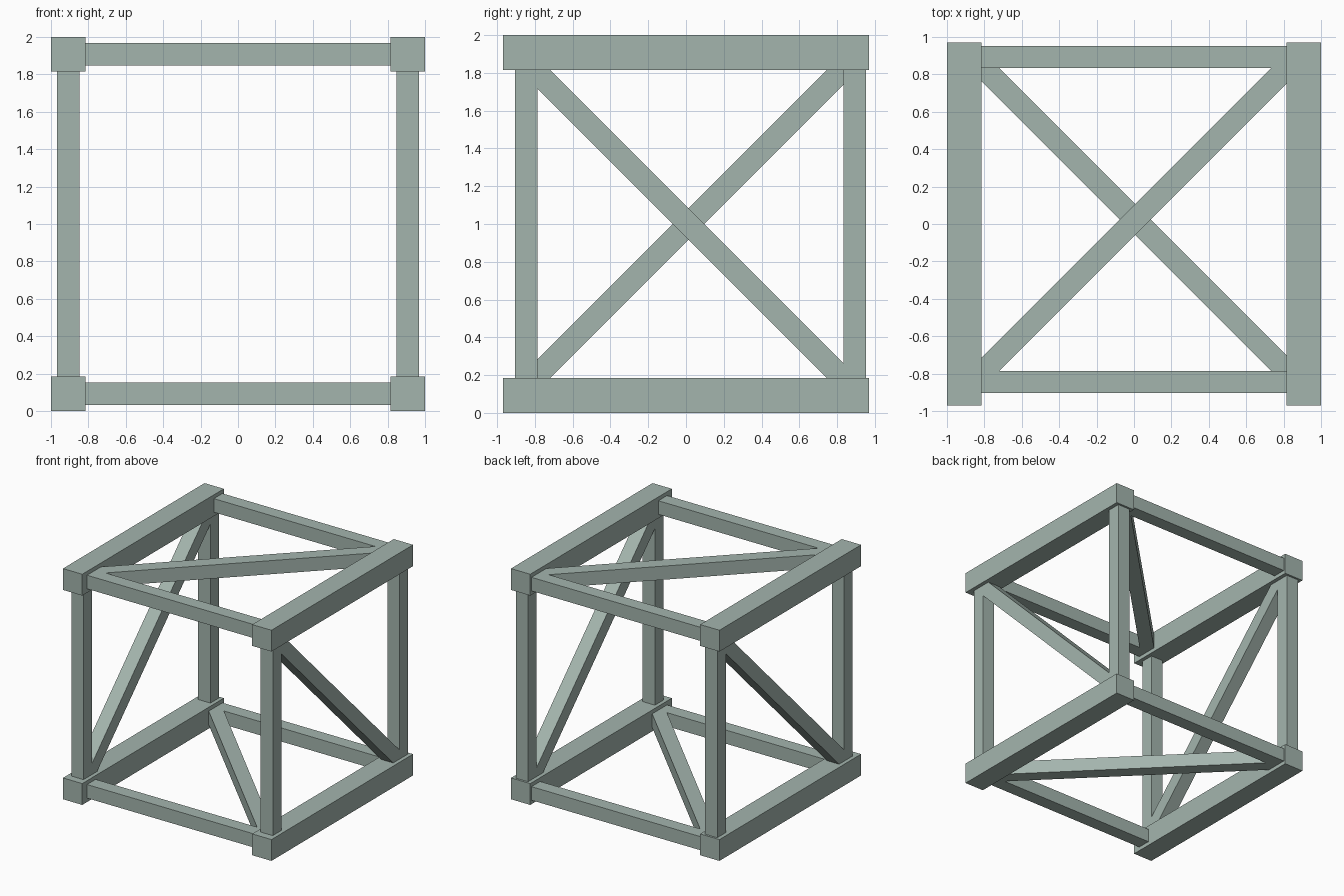
import bpy, bmesh

if "Cube" in bpy.data.objects:
    bpy.data.objects.remove(bpy.data.objects["Cube"])

mat = bpy.data.materials.new("grey green steel")
mat.diffuse_color = (0.37, 0.46, 0.42, 1)
mat.use_nodes = True
mat.node_tree.nodes["Principled BSDF"].inputs["Base Color"].default_value = mat.diffuse_color

RAIL = 0.185                      # rail section
INNER = 1 - RAIL                  # inner x face of the rails
CX = 1 - RAIL / 2                 # rail centre in x
ZL, ZH = RAIL / 2, 2 - RAIL / 2   # rail centres in z
W = 0.118                         # section of posts, bars and braces
YF, YB = -0.845, 0.893            # centres of front and back frames
H = W / 2
BAND = H * 2 ** 0.5               # half width of a 45 degree brace, measured along an axis


def finish(name, bm):
    bmesh.ops.recalc_face_normals(bm, faces=bm.faces)
    me = bpy.data.meshes.new(name)
    bm.to_mesh(me)
    bm.free()
    me.materials.append(mat)
    bpy.context.collection.objects.link(bpy.data.objects.new(name, me))


def box(name, centre, size):
    bm = bmesh.new()
    bmesh.ops.create_cube(bm, size=1)
    for v in bm.verts:
        v.co = [c + s * p for c, s, p in zip(centre, size, v.co)]
    finish(name, bm)


def brace(name, u0, u1, v0, v1, c, rising, to_world, extrude):
    """45 degree bar trimmed to the rectangle u0..u1, v0..v1; c is its v at u = 0."""
    sign = 1 if rising else -1
    if not rising:
        v0, v1, c = -v1, -v0, -c
    pts = [(u0, v0), (v0 - c + BAND, v0), (u1, u1 + c - BAND),
           (u1, v1), (v1 - c - BAND, v1), (u0, u0 + c + BAND)]
    bm = bmesh.new()
    face = bm.faces.new([bm.verts.new(to_world(u, sign * v)) for u, v in pts])
    geom = bmesh.ops.extrude_face_region(bm, geom=[face])["geom"]
    bmesh.ops.translate(bm, vec=extrude,
                        verts=[g for g in geom if isinstance(g, bmesh.types.BMVert)])
    finish(name, bm)


# Heavy rails running front to back
for sx, side in ((-1, "left"), (1, "right")):
    for z, level in ((ZL, "lower"), (ZH, "upper")):
        box(f"{side}_{level}_rail", (sx * CX, 0, z), (RAIL, 1.94, RAIL))

# Corner posts and cross bars
for y, end in ((YF, "front"), (YB, "back")):
    for sx, side in ((-1, "left"), (1, "right")):
        box(f"{end}_{side}_post", (sx * CX, y, 1), (W, W, 2 - 2 * RAIL))
    for z, level in ((ZL, "lower"), (ZH, "upper")):
        box(f"{end}_{level}_bar", (0, y, z), (2 * INNER, W, W))

# Diagonal braces in the side, top and bottom frames
y0, y1 = YF + H, YB - H
for sx, side, c, up in ((-1, "left", 0.986, True), (1, "right", 1.014, False)):
    brace(f"{side}_brace", y0, y1, RAIL, 2 - RAIL, c, up,
          lambda u, v: (sx * CX - H, u, v), (W, 0, 0))
for z, level, c, up in ((ZL, "lower", 0.031, False), (ZH, "upper", 0.018, True)):
    brace(f"{level}_brace", -INNER, INNER, y0, y1, c, up,
          lambda u, v: (u, v, z - H), (0, 0, W))
